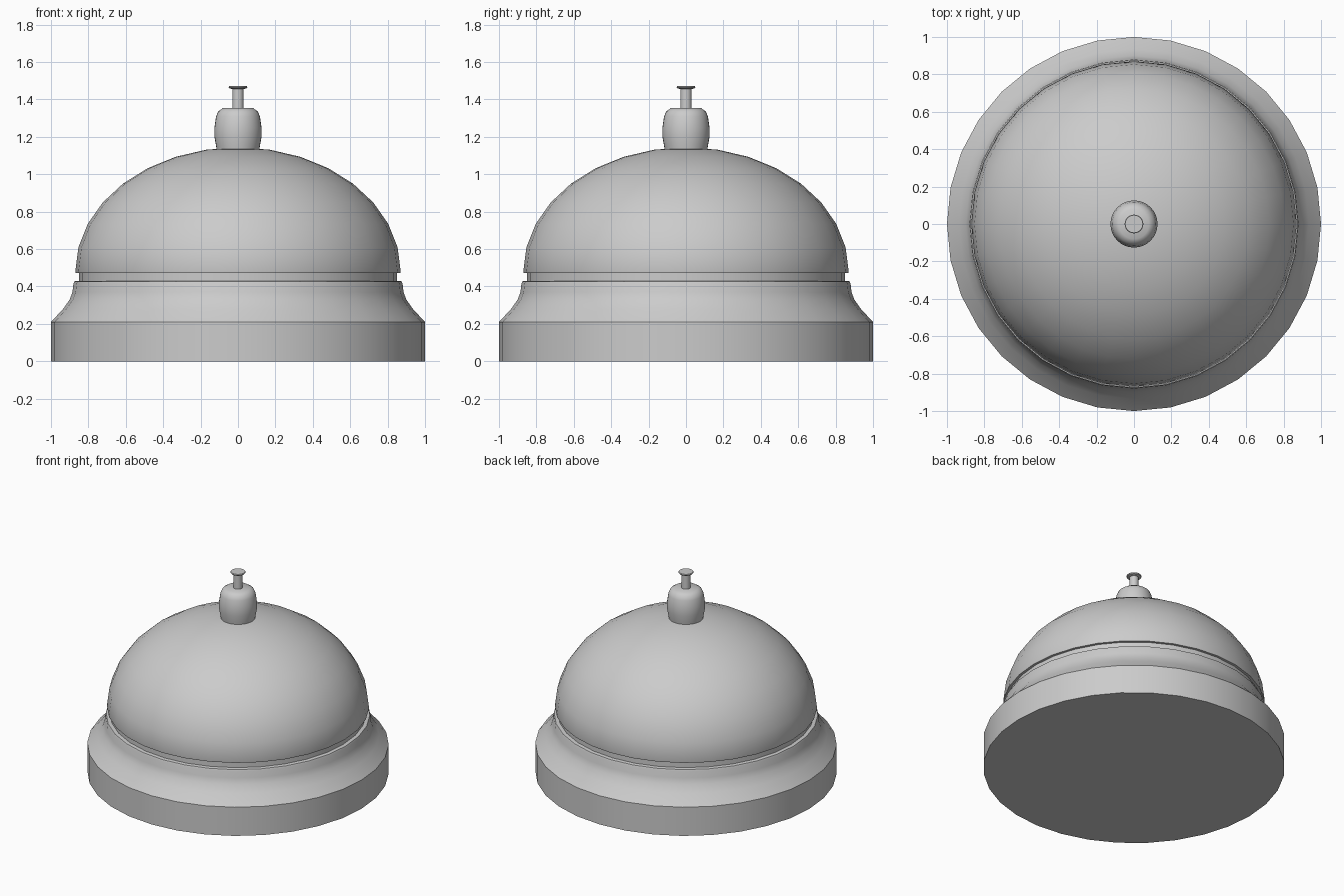
import bpy, bmesh, math

if "Cube" in bpy.data.objects:
    bpy.data.objects.remove(bpy.data.objects["Cube"])

SIDES = 32


def lathe(name, profile):
    """Revolve a bottom-to-top (radius, z) profile and cap both ends."""
    bm = bmesh.new()
    rings = []
    for r, z in profile:
        if r == 0:
            rings.append([bm.verts.new((0, 0, z))] * SIDES)
        else:
            rings.append([bm.verts.new((r * math.cos(2 * math.pi * i / SIDES),
                                        r * math.sin(2 * math.pi * i / SIDES), z))
                          for i in range(SIDES)])
    for low, high in zip(rings, rings[1:]):
        for i in range(SIDES):
            j = (i + 1) % SIDES
            corners = dict.fromkeys((low[i], low[j], high[j], high[i]))
            bm.faces.new(list(corners))
    if profile[0][0] > 0:
        bm.faces.new(rings[0][::-1])
    if profile[-1][0] > 0:
        bm.faces.new(rings[-1])
    bmesh.ops.recalc_face_normals(bm, faces=bm.faces)
    mesh = bpy.data.meshes.new(name)
    bm.to_mesh(mesh)
    bm.free()
    obj = bpy.data.objects.new(name, mesh)
    bpy.context.collection.objects.link(obj)
    bpy.ops.object.select_all(action='DESELECT')
    obj.select_set(True)
    bpy.context.view_layer.objects.active = obj
    bpy.ops.object.shade_smooth_by_angle(angle=math.radians(35))
    return obj


# Flared base with a rounded upper lip
lathe("base", [(1.0, 0), (1.0, 0.21), (0.935, 0.28), (0.90, 0.33), (0.885, 0.37),
               (0.88, 0.415), (0.875, 0.427), (0.86, 0.43)])

# Recessed band between base and bell
lathe("neck_band", [(0.85, 0.425), (0.85, 0.48)])

# Half-ellipsoid bell
dome = [(0.87 * math.cos(math.pi / 16 * k), 0.48 + 0.664 * math.sin(math.pi / 16 * k))
        for k in range(8)]
lathe("bell_dome", [(0.868, 0.473)] + dome + [(0, 1.144)])

# Barrel-shaped plunger housing
lathe("plunger_housing", [(0.112, 1.12), (0.117, 1.15), (0.126, 1.20), (0.126, 1.25),
                          (0.117, 1.31), (0.105, 1.337), (0.08, 1.354)])

# Plunger rod and its thin flat button
lathe("plunger_rod", [(0.03, 1.34), (0.03, 1.46)])
lathe("plunger_button", [(0.03, 1.455), (0.047, 1.460), (0.05, 1.466), (0.047, 1.471)])
